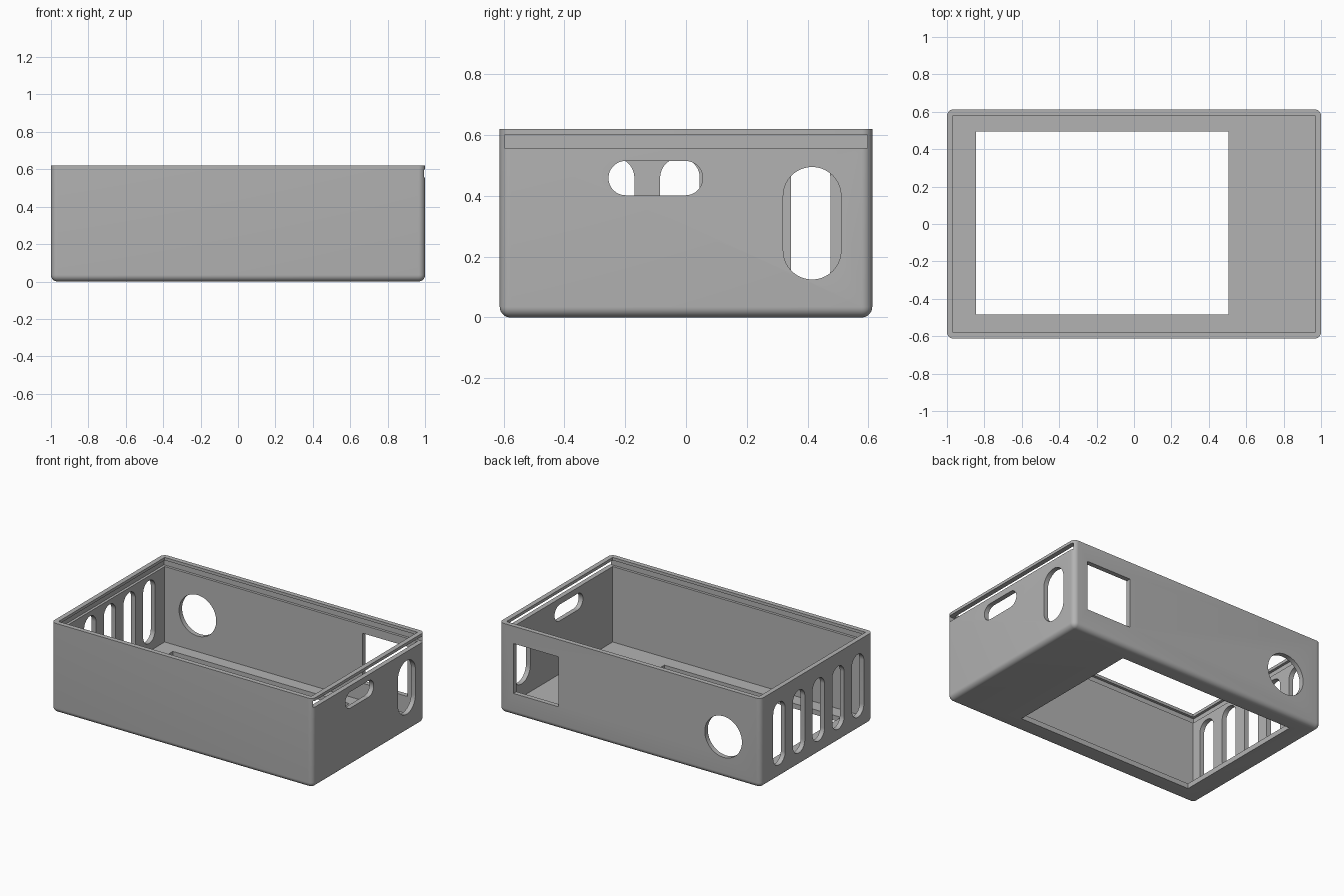
import bpy, bmesh, math
from mathutils import Matrix, Vector

if "Cube" in bpy.data.objects:
    bpy.data.objects.remove(bpy.data.objects["Cube"])

X, Y, H = 1.0, 0.613, 0.62      # outer half sizes and height
WALL, FLOOR = 0.033, 0.035

grey = bpy.data.materials.new("plain_grey")
grey.diffuse_color = (0.45, 0.45, 0.45, 1)
grey.use_nodes = True
grey.node_tree.nodes["Principled BSDF"].inputs["Base Color"].default_value = grey.diffuse_color


def make(name, bm):
    mesh = bpy.data.meshes.new(name)
    bmesh.ops.recalc_face_normals(bm, faces=bm.faces)
    bm.to_mesh(mesh)
    bm.free()
    ob = bpy.data.objects.new(name, mesh)
    bpy.context.collection.objects.link(ob)
    return ob


def box(name, x0, x1, y0, y1, z0, z1):
    bm = bmesh.new()
    bmesh.ops.create_cube(bm, size=1)
    bmesh.ops.scale(bm, verts=bm.verts, vec=(x1 - x0, y1 - y0, z1 - z0))
    bmesh.ops.translate(bm, verts=bm.verts,
                        vec=((x0 + x1) / 2, (y0 + y1) / 2, (z0 + z1) / 2))
    return make(name, bm)


def prism(name, points, direction):
    bm = bmesh.new()
    face = bm.faces.new([bm.verts.new(p) for p in points])
    ext = bmesh.ops.extrude_face_region(bm, geom=[face])
    bmesh.ops.translate(bm, vec=direction,
                        verts=[v for v in ext["geom"] if isinstance(v, bmesh.types.BMVert)])
    return make(name, bm)


def side_slot(name, x, y0, y1, z0, z1, n=16):
    """Round-ended slot through an end wall."""
    r = min(y1 - y0, z1 - z0) / 2
    pts = []
    for k, (cy, cz) in enumerate([(y1 - r, z1 - r), (y0 + r, z1 - r),
                                  (y0 + r, z0 + r), (y1 - r, z0 + r)]):
        for i in range(n + 1):
            a = math.pi / 2 * (k + i / n)
            p = Vector((x - 0.1, cy + r * math.cos(a), cz + r * math.sin(a)))
            if not pts or (p - pts[-1]).length > 1e-4 and (p - pts[0]).length > 1e-4:
                pts.append(p)
    return prism(name, pts, (0.2, 0, 0))


# case body: rounded upright and bottom edges, sharp top rim
case = box("case", -X, X, -Y, Y, 0, H)
bm = bmesh.new()
bm.from_mesh(case.data)
edges = [e for e in bm.edges if min(v.co.z for v in e.verts) < 0.01]
bmesh.ops.bevel(bm, geom=edges, offset=0.035, segments=8, profile=0.5, affect='EDGES')
bm.to_mesh(case.data)
bm.free()
case.data.materials.append(grey)

cutters = [
    box("cavity", -X + WALL, X - WALL, -Y + WALL, Y - WALL, FLOOR, H + 0.1),
    # lid groove, open through the right wall
    box("lid_groove", -X + 0.015, X + 0.1, -Y + 0.015, Y - 0.015, 0.557, 0.6),
    box("floor_window", -0.845, 0.505, -0.485, 0.495, -0.1, 0.1),
    box("back_window", 0.546, 0.89, Y - 0.1, Y + 0.1, 0.155, 0.5),
    side_slot("small_slot", X, -0.255, 0.055, 0.402, 0.515),
    side_slot("tall_slot", X, 0.32, 0.51, 0.125, 0.495),
]
# vent slots in the left wall
for i in range(5):
    y = -0.45 + 0.215 * i
    cutters.append(side_slot("vent", -X, y - 0.065, y + 0.065, 0.09, 0.525))
# round hole in the back wall
ring = [(-0.715 + 0.142 * math.cos(math.tau * i / 64), Y - 0.1,
         0.285 + 0.142 * math.sin(math.tau * i / 64)) for i in range(64)]
cutters.append(prism("round_hole", ring, (0, 0.2, 0)))

bpy.context.view_layer.objects.active = case
for c in cutters:
    m = case.modifiers.new(c.name, 'BOOLEAN')
    m.operation, m.solver, m.object = 'DIFFERENCE', 'EXACT', c
    bpy.ops.object.modifier_apply(modifier=m.name)
    bpy.data.objects.remove(c)

bpy.ops.object.select_all(action='DESELECT')
case.select_set(True)
bpy.ops.object.shade_smooth_by_angle(angle=math.radians(30))
